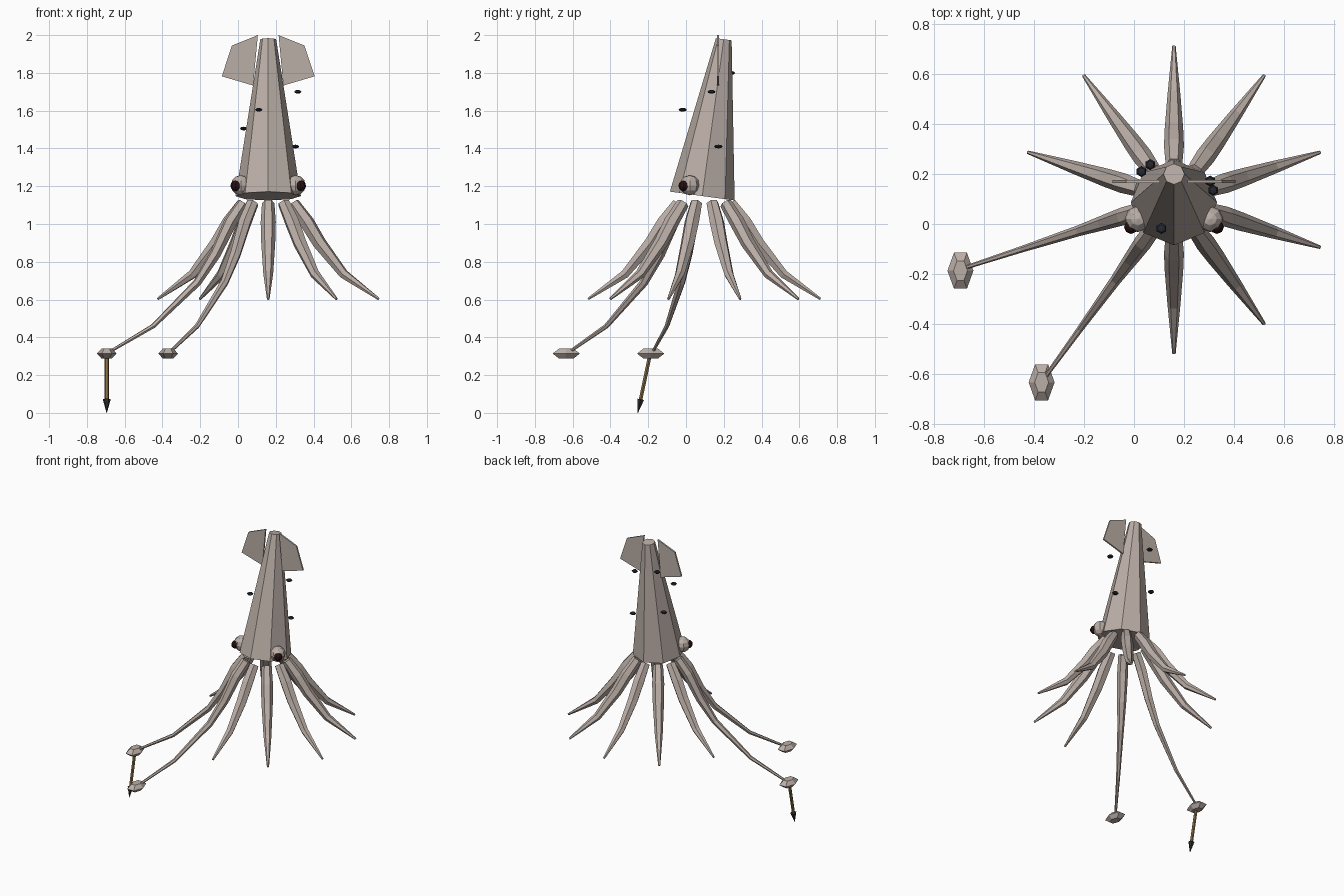
import bpy, bmesh
from math import sin, cos, pi, radians
from mathutils import Vector, Matrix

cube = bpy.data.objects.get("Cube")
if cube:
    bpy.data.objects.remove(cube)


def material(name, colour):
    m = bpy.data.materials.new(name)
    m.use_nodes = True
    m.diffuse_color = (*colour, 1)
    m.node_tree.nodes["Principled BSDF"].inputs["Base Color"].default_value = (*colour, 1)
    return m


SKIN = material("pale_skin", (0.50, 0.425, 0.385))
PUPIL = material("dark_pupil", (0.02, 0.005, 0.005))
SPOT = material("slate_spot", (0.02, 0.022, 0.03))
WOOD = material("brown_wood", (0.25, 0.16, 0.06))
IRON = material("dark_iron", (0.025, 0.025, 0.025))


def finish(name, bm, mat):
    bmesh.ops.recalc_face_normals(bm, faces=bm.faces[:])
    mesh = bpy.data.meshes.new(name)
    bm.to_mesh(mesh)
    bm.free()
    mesh.materials.append(mat)
    obj = bpy.data.objects.new(name, mesh)
    bpy.context.collection.objects.link(obj)
    return obj


def loft(name, path, radii, mat, sides=6, side=(1, 0, 0), squash=1.0):
    """Closed tube through the path, with one radius per point."""
    bm = bmesh.new()
    path, side = [Vector(p) for p in path], Vector(side)
    rings = []
    for i, (p, r) in enumerate(zip(path, radii)):
        tangent = (path[min(i + 1, len(path) - 1)] - path[max(i - 1, 0)]).normalized()
        other = tangent.cross(side) * squash
        angles = [2 * pi * k / sides for k in range(sides)]
        rings.append([bm.verts.new(p + r * (cos(a) * side + sin(a) * other)) for a in angles])
    for a, b in zip(rings, rings[1:]):
        for k in range(sides):
            n = (k + 1) % sides
            bm.faces.new((a[k], a[n], b[n], b[k]))
    bm.faces.new(rings[0])
    bm.faces.new(rings[-1])
    return finish(name, bm, mat)


def ball(name, centre, scale, mat, segments, rings):
    bm = bmesh.new()
    bmesh.ops.create_uvsphere(bm, u_segments=segments, v_segments=rings, radius=1)
    bm.transform(Matrix.Translation(centre) @ Matrix.Diagonal((*scale, 1)))
    return finish(name, bm, mat)


MID = 0.16  # symmetry plane of the body

# Leaning tapered body
loft("body", [(MID, 0.086, 1.148), (MID, 0.2, 1.978)], [0.173, 0.042], SKIN, sides=8)

# Fins and eyes, mirrored about the body
FIN = [(0.055, 2.0), (0.192, 1.945), (0.246, 1.782), (0.08, 1.733)]
for label, s in (("left", 1), ("right", -1)):
    bm = bmesh.new()
    front, back = ([bm.verts.new((MID + s * x, y, z)) for x, z in FIN] for y in (0.165, 0.176))
    bm.faces.new(front)
    bm.faces.new(back)
    for k in range(len(FIN)):
        n = (k + 1) % len(FIN)
        bm.faces.new((front[k], front[n], back[n], back[k]))
    finish(label + "_fin", bm, SKIN)
    ball(label + "_eye", (MID + s * 0.145, 0.02, 1.205), (0.053,) * 3, SKIN, 8, 6)
    ball(label + "_pupil", (MID + s * 0.172, -0.012, 1.202), (0.028,) * 3, PUPIL, 8, 6)

# Floating skin spots
SPOTS = [(0.11, -0.018, 1.605), (0.03, 0.21, 1.505), (0.317, 0.135, 1.70),
         (0.305, 0.172, 1.41), (0.065, 0.238, 1.80)]
for i, c in enumerate(SPOTS):
    ball(f"spot_{i + 1}", c, (0.022, 0.022, 0.01), SPOT, 6, 4)

# Ring of ten limbs: profile points are (distance out, height, radius)
ARM = [(0.14, 1.11, 0.033), (0.215, 1.01, 0.04), (0.285, 0.90, 0.037),
       (0.42, 0.735, 0.026), (0.615, 0.603, 0.007)]
TENTACLE = [(0.14, 1.11, 0.033), (0.21, 1.01, 0.036), (0.295, 0.84, 0.03),
            (0.395, 0.69, 0.022), (0.64, 0.46, 0.013), (0.88, 0.325, 0.008)]
for i in range(10):
    a = radians(18 + 36 * i)
    out = Vector((cos(a), sin(a), 0))
    is_long = i in (5, 6)
    profile = TENTACLE if is_long else ARM
    path = [Vector((MID, 0.097, z)) + out * d for d, z, r in profile]
    loft(f"{'tentacle' if is_long else 'arm'}_{i + 1}", path, [r for d, z, r in profile],
         SKIN, side=(-sin(a), cos(a), 0))

# Flattened pads on the two long tentacles
for label, x, y in (("rear", -0.695, -0.187), ("front", -0.37, -0.634)):
    loft(label + "_pad", [(x, y, z) for z in (0.288, 0.314, 0.34)], [0.028, 0.052, 0.028],
         SKIN, squash=1.6)

# Spear hanging from one pad
loft("spear_shaft", [(-0.695, -0.19, 0.31), (-0.695, -0.241, 0.068)], [0.011, 0.011], WOOD)
loft("spear_tip", [(-0.695, -0.24, 0.072), (-0.695, -0.255, 0.0)], [0.021, 0.001], IRON)
